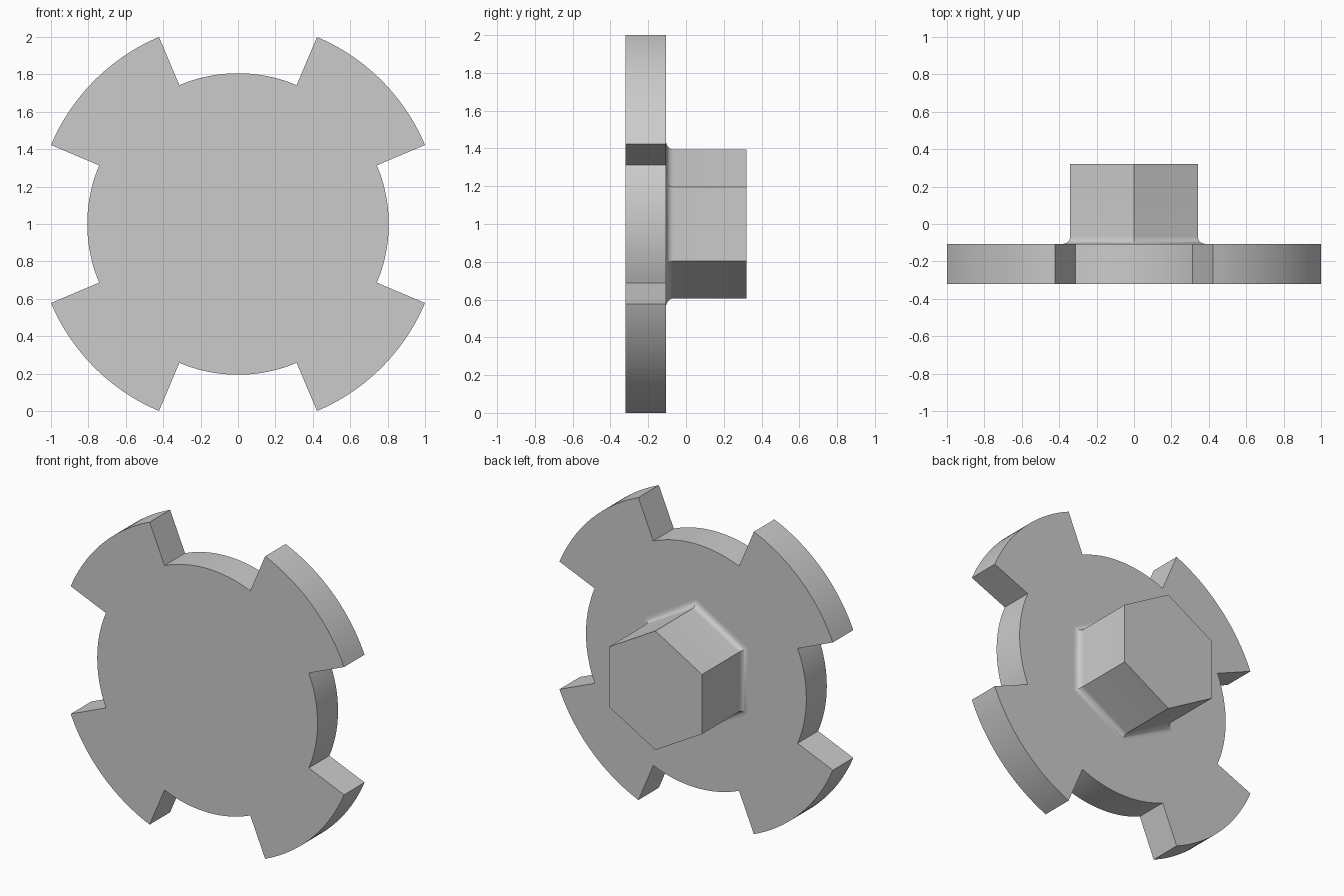
import bpy
import bmesh
import math

cube = bpy.data.objects.get("Cube")
if cube:
    bpy.data.objects.remove(cube, do_unlink=True)

CENTRE_Z = 1.0
FRONT, SEAT, BACK = -0.32, -0.106, 0.32      # y of plate front, plate back, hub end
ROOT_R, LOBE_R = 0.806, 1.0855               # notch floor and lobe radii
NOTCH_HALF = math.radians(22.9)              # half the angle of each notch
APOTHEM, FILLET = 0.341, 0.04                # hexagon flat distance and base fillet

grey = bpy.data.materials.new("plain grey")
grey.use_nodes = True
grey.diffuse_color = (0.6, 0.6, 0.6, 1)
grey.node_tree.nodes["Principled BSDF"].inputs["Base Color"].default_value = (0.6, 0.6, 0.6, 1)


def polar(radius, angle, y):
    return (radius * math.cos(angle), y, CENTRE_Z + radius * math.sin(angle))


def arc(radius, start, end, steps):
    return [(radius, start + (end - start) * i / steps) for i in range(steps + 1)]


def loft(name, rings, cap_start=True):
    """Skin a list of closed rings of points and cap the ends."""
    bm = bmesh.new()
    loops = [[bm.verts.new(p) for p in ring] for ring in rings]
    for a, b in zip(loops, loops[1:]):
        for i in range(len(a)):
            j = (i + 1) % len(a)
            bm.faces.new((a[i], a[j], b[j], b[i]))
    if cap_start:
        bm.faces.new(loops[0][::-1])
    bm.faces.new(loops[-1])
    # Rings run counter-clockwise seen from the front, so turn faces outward
    bm.normal_update()
    side = bm.faces[0] if hasattr(bm.faces, "ensure_lookup_table") and not bm.faces.ensure_lookup_table() else None
    c = side.calc_center_median()
    if side.normal.x * c.x + side.normal.z * (c.z - CENTRE_Z) + side.normal.y * 0.01 < 0:
        bmesh.ops.reverse_faces(bm, faces=bm.faces[:])
    mesh = bpy.data.meshes.new(name)
    bm.to_mesh(mesh)
    bm.free()
    mesh.materials.append(grey)
    obj = bpy.data.objects.new(name, mesh)
    bpy.context.collection.objects.link(obj)
    bpy.ops.object.select_all(action="DESELECT")
    obj.select_set(True)
    bpy.context.view_layer.objects.active = obj
    bpy.ops.object.shade_smooth_by_angle(angle=math.radians(30))
    return obj


# Round plate with four lobes and four radial notches
outline = []
for k in range(4):
    mid = k * math.pi / 2
    outline += arc(ROOT_R, mid - NOTCH_HALF, mid + NOTCH_HALF, 20)
    outline += arc(LOBE_R, mid + NOTCH_HALF, mid + math.pi / 2 - NOTCH_HALF, 20)
loft("notched_plate", [[polar(r, a, y) for r, a in outline] for y in (FRONT, SEAT)])

# Hexagonal hub with a corner up, flaring through a fillet into the plate
profile = []
for i in range(9):
    t = i / 8 * math.pi / 2
    profile.append((APOTHEM + FILLET * (1 - math.sin(t)), SEAT + FILLET * (1 - math.cos(t))))
profile.append((APOTHEM, BACK))
to_corner = 1 / math.cos(math.pi / 6)
loft("hexagonal_hub",
     [[polar(d * to_corner, math.pi / 2 + k * math.pi / 3, y) for k in range(6)] for d, y in profile],
     cap_start=False)
